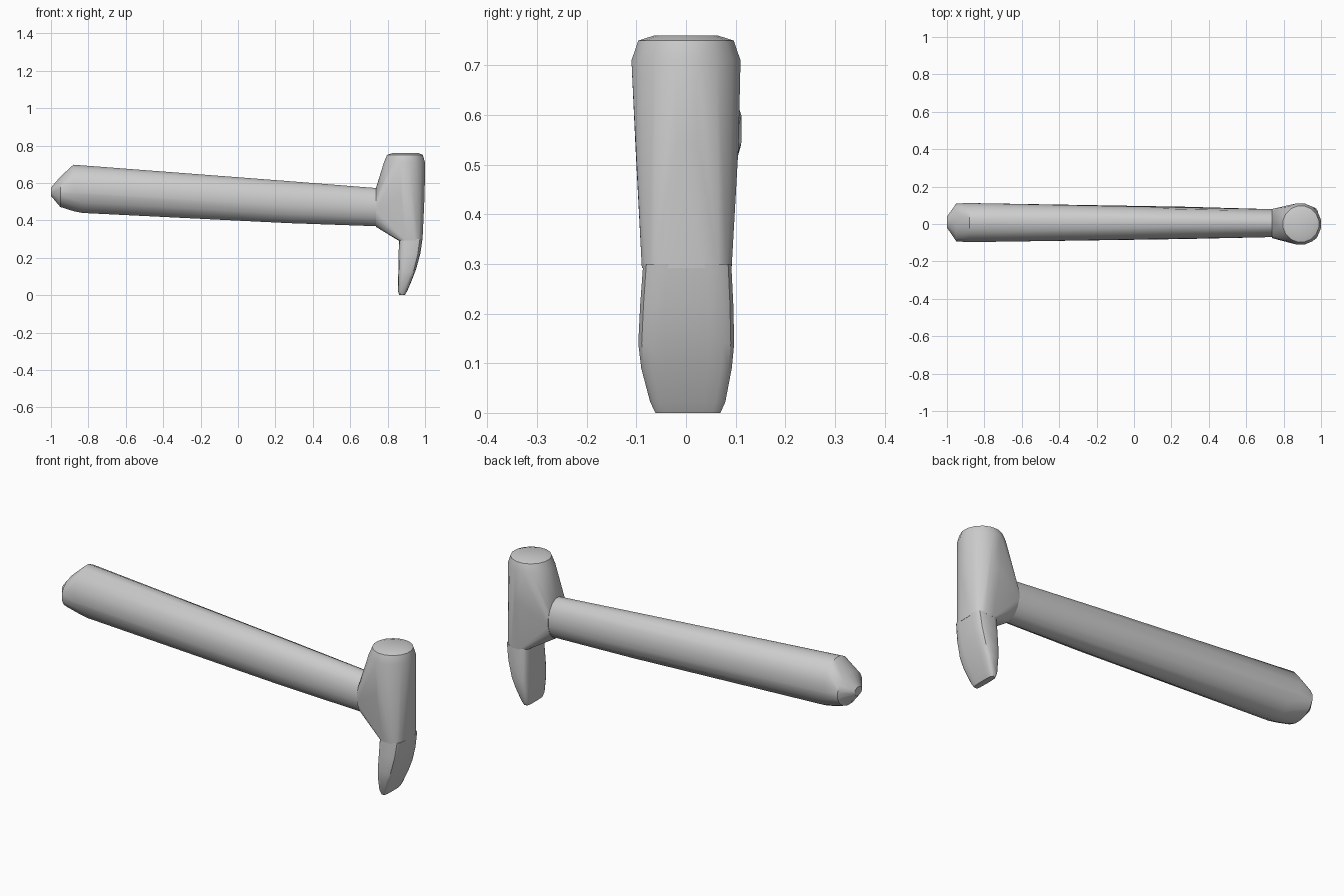
import bpy, bmesh
from math import sin, cos, pi, copysign, radians

if "Cube" in bpy.data.objects:
    bpy.data.objects.remove(bpy.data.objects["Cube"])


def ring(axis, pos, a, b, n=16, power=1.0):
    """Rounded section across an axis; a and b are (min, max) of the other two axes.
    power below 1 makes the section squarer."""
    pts = []
    for i in range(n):
        t = 2 * pi * (i + 0.5) / n
        c, s = [copysign(abs(v) ** power, v) for v in (cos(t), sin(t))]
        u = (a[0] + a[1]) / 2 + c * (a[1] - a[0]) / 2
        v = (b[0] + b[1]) / 2 + s * (b[1] - b[0]) / 2
        pts.append((pos, u, v) if axis == 'X' else (u, v, pos))
    return pts


def hull(name, sections):
    """Skin a convex part around its sections."""
    bm = bmesh.new()
    for pts in sections:
        for p in pts:
            bm.verts.new(p)
    res = bmesh.ops.convex_hull(bm, input=bm.verts[:])
    junk = {v for key in ('geom_interior', 'geom_unused') for v in res[key]
            if isinstance(v, bmesh.types.BMVert)}
    bmesh.ops.delete(bm, geom=list(junk), context='VERTS')
    bmesh.ops.dissolve_limit(bm, angle_limit=radians(1), verts=bm.verts[:], edges=bm.edges[:])
    bmesh.ops.recalc_face_normals(bm, faces=bm.faces[:])
    mesh = bpy.data.meshes.new(name)
    bm.to_mesh(mesh)
    bm.free()
    ob = bpy.data.objects.new(name, mesh)
    bpy.context.collection.objects.link(ob)
    bpy.ops.object.select_all(action='DESELECT')
    ob.select_set(True)
    bpy.context.view_layer.objects.active = ob
    bpy.ops.object.shade_smooth_by_angle(angle=radians(32))
    return ob


# Tapered handle with a wedge-shaped butt
hull("handle", [
    ring('X', -1.0, (-0.02, 0.04), (0.53, 0.575)),
    ring('X', -0.95, (-0.095, 0.112), (0.47, 0.635)),
    ring('X', -0.88, (-0.099, 0.114), (0.447, 0.70)),
    ring('X', -0.83, (-0.098, 0.113), (0.437, 0.696)),
    ring('X', 0.27, (-0.082, 0.094), (0.383, 0.612)),
    ring('X', 0.76, (-0.071, 0.08), (0.366, 0.573)),
])

# Head: round striking face blending into the handle socket and claw root
hull("hammer_head", [
    ring('Z', 0.76, (0.825, 0.965), (-0.066, 0.066)),
    ring('Z', 0.75, (0.795, 0.99), (-0.098, 0.098)),
    ring('Z', 0.71, (0.778, 1.002), (-0.112, 0.112)),
    ring('Z', 0.54, (0.785, 1.0), (-0.104, 0.108)),
    ring('X', 0.738, (-0.077, 0.082), (0.363, 0.576)),
    ring('Z', 0.292, (0.857, 0.987), (-0.09, 0.093), power=0.6),
])

# Flat claw, curving back to a thin tip
hull("claw", [
    ring('Z', 0.30, (0.86, 0.987), (-0.087, 0.092), power=0.45),
    ring('Z', 0.22, (0.859, 0.975), (-0.093, 0.096), power=0.45),
    ring('Z', 0.14, (0.857, 0.953), (-0.097, 0.098), power=0.45),
    ring('Z', 0.09, (0.856, 0.934), (-0.091, 0.093), power=0.45),
    ring('Z', 0.022, (0.855, 0.905), (-0.073, 0.08), power=0.5),
    ring('Z', 0.0, (0.862, 0.892), (-0.062, 0.07), power=0.5),
])
